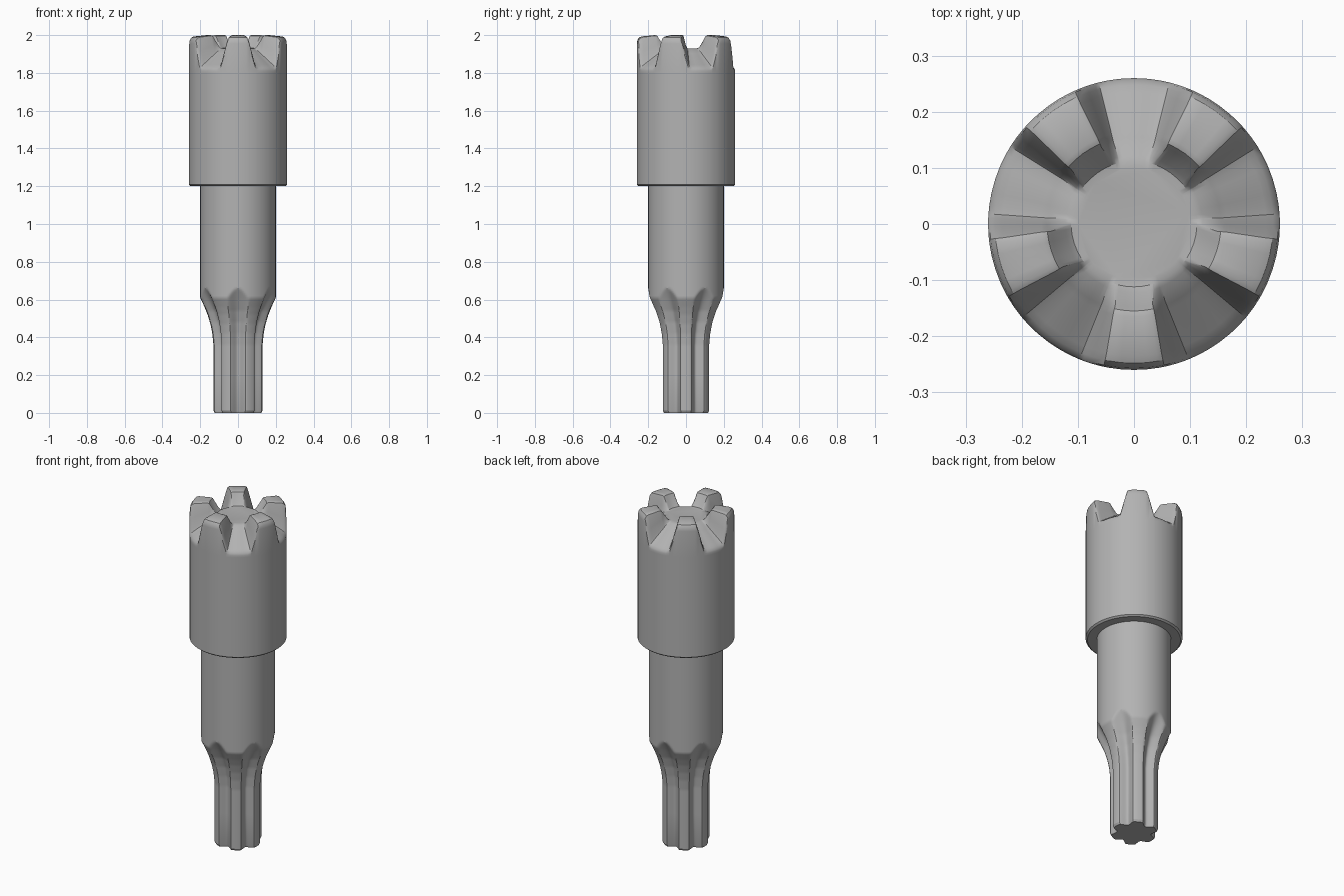
import bpy
import bmesh
from math import sin, cos, radians, pi

cube = bpy.data.objects.get("Cube")
if cube:
    bpy.data.objects.remove(cube, do_unlink=True)

steel = bpy.data.materials.new("grey steel")
steel.use_nodes = True
colour = (0.45, 0.45, 0.45, 1)
steel.diffuse_color = colour
steel.node_tree.nodes["Principled BSDF"].inputs["Base Color"].default_value = colour


def loft(name, rings, cap_start=False, cap_end=False, angle=32):
    """Skin a list of closed rings, running from bottom to top."""
    bm = bmesh.new()
    loops = [[bm.verts.new(p) for p in ring] for ring in rings]
    n = len(loops[0])
    for low, high in zip(loops, loops[1:]):
        for i in range(n):
            j = (i + 1) % n
            bm.faces.new((low[i], low[j], high[j], high[i]))
    if cap_start:
        bm.faces.new(loops[0][::-1])
    if cap_end:
        bm.faces.new(loops[-1])
    bmesh.ops.recalc_face_normals(bm, faces=bm.faces)
    mesh = bpy.data.meshes.new(name)
    bm.to_mesh(mesh)
    bm.free()
    obj = bpy.data.objects.new(name, mesh)
    bpy.context.collection.objects.link(obj)
    mesh.materials.append(steel)
    bpy.ops.object.select_all(action="DESELECT")
    obj.select_set(True)
    bpy.context.view_layer.objects.active = obj
    bpy.ops.object.shade_smooth_by_angle(angle=radians(angle))
    return obj


def polar(r, a, z):
    return (r * cos(a), r * sin(a), z)


def interpolate(points, z):
    """Smooth value along a profile of (z, radius) points."""
    for (z0, r0), (z1, r1) in zip(points, points[1:]):
        if z <= z1:
            return r0 + (r1 - r0) * max(0, z - z0) / (z1 - z0)
    return points[-1][1]


# Toothed head: five teeth separated by outward sloping grooves
TEETH = 5
HALF = 180 / TEETH


def half_tooth(a, b):
    """Columns from tooth centre to groove centre: (degrees, height share)."""
    flank, floor = b - a, HALF - b
    return [(0, 1), (a * 0.45, 1), (a * 0.82, 1), (a, 0.97),
            (a + flank * 0.15, 0.86), (a + flank * 0.5, 0.5),
            (b - flank * 0.15, 0.13), (b, 0.03),
            (b + floor * 0.25, 0), (b + floor * 0.6, 0), (HALF, 0)]


def tooth_ring(r, a, b, z_top, z_floor):
    right = half_tooth(a, b)
    columns = [(-d, h) for d, h in right[:0:-1]] + right[:-1]
    return [polar(r, radians(-90 + 2 * HALF * k + d), z_floor + h * (z_top - z_floor))
            for k in range(TEETH) for d, h in columns]


head_rings = [tooth_ring(*row) for row in (
    # radius, tooth half angle, groove edge angle, tooth z, groove z
    (0.250, 12, 22, 1.200, 1.200),
    (0.260, 12, 22, 1.208, 1.208),
    (0.260, 12, 22, 1.800, 1.800),
    (0.260, 12, 22, 1.955, 1.812),
    (0.257, 12, 22, 1.975, 1.822),
    (0.248, 12, 22, 1.988, 1.833),
    (0.235, 12, 22, 1.993, 1.843),
    (0.165, 13, 22, 2.000, 1.894),
    (0.155, 13, 22, 1.996, 1.902),
    (0.148, 13, 22, 1.985, 1.908),
    (0.122, 16, 23, 1.942, 1.925),
    (0.112, 17, 23, 1.932, 1.929),
    (0.100, 17, 23, 1.930, 1.930),
)]
loft("toothed_head", head_rings, cap_start=True, cap_end=True)

# Plain round shaft
SEGMENTS = 144
angles = [2 * pi * i / SEGMENTS for i in range(SEGMENTS)]
loft("shaft", [[polar(0.2, a, z) for a in angles] for z in (0.68, 1.205)])

# Six-lobed drive tip, whose flutes run out into the shaft
lobe_profile = [(0, 0.13), (0.36, 0.13), (0.42, 0.136), (0.47, 0.146),
                (0.52, 0.161), (0.56, 0.177), (0.61, 0.2)]
flute_profile = [(0, 0.097), (0.36, 0.097), (0.42, 0.103), (0.48, 0.115),
                 (0.54, 0.136), (0.6, 0.167), (0.66, 0.2)]


def tip_ring(z, scale=1.0):
    lobe = interpolate(lobe_profile, z)
    flute = interpolate(flute_profile, z)
    return [polar(scale * min(lobe, flute + 0.025 * (1 + cos(6 * a))), a, z)
            for a in angles]


heights = [0.012, 0.2] + [0.34 + 0.01 * i for i in range(35)]
loft("lobed_drive_tip", [tip_ring(0, 0.95)] + [tip_ring(z) for z in heights],
     cap_start=True, angle=25)
